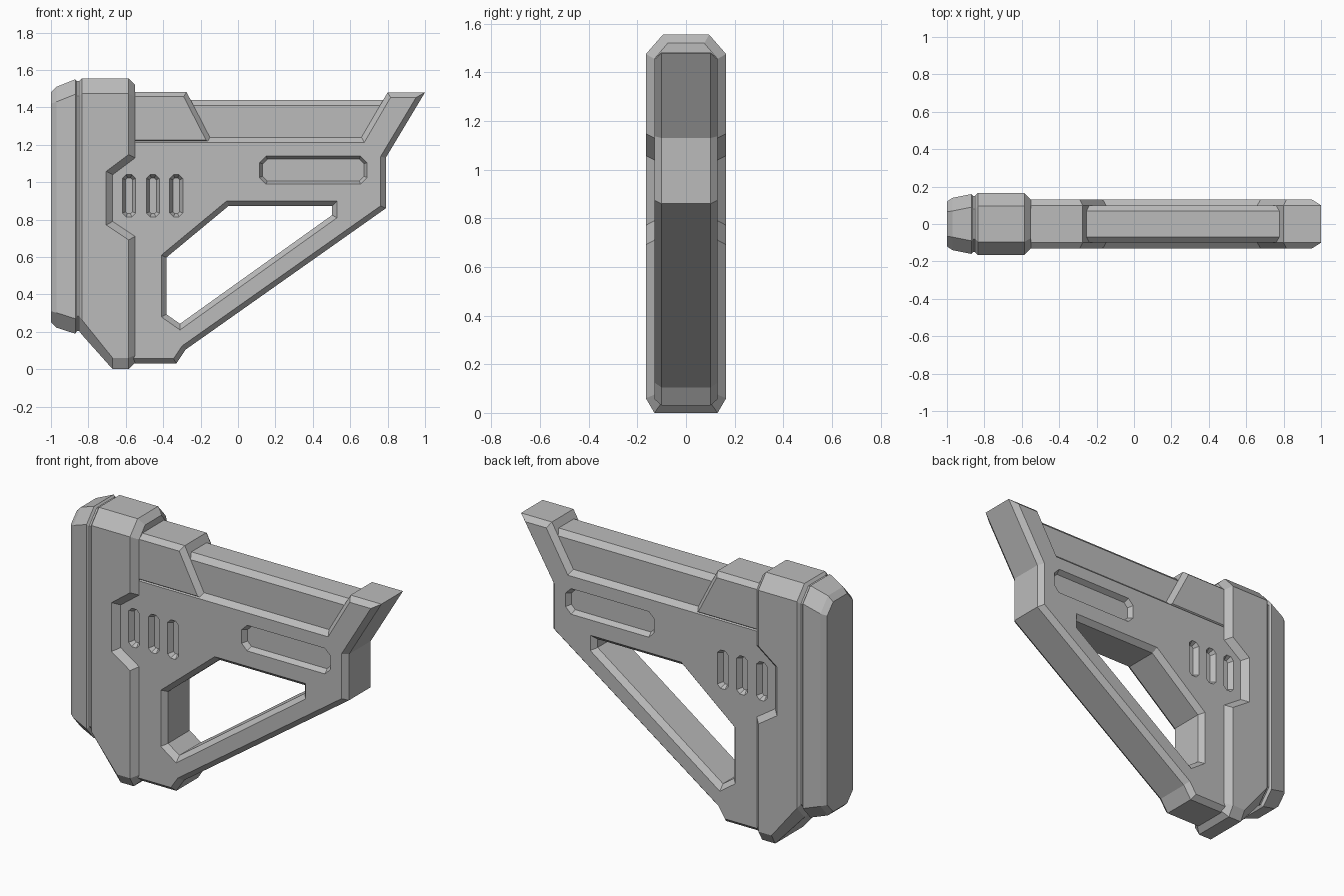
import bpy, bmesh
from mathutils import Vector

cube = bpy.data.objects.get("Cube")
if cube:
    bpy.data.objects.remove(cube, do_unlink=True)

grey = bpy.data.materials.new("matte_grey")
grey.use_nodes = True
colour = (0.5, 0.5, 0.5, 1)
grey.diffuse_color = colour
grey.node_tree.nodes["Principled BSDF"].inputs["Base Color"].default_value = colour


def loft(name, rings):
    """Skin matching rings of points and cap both ends."""
    bm = bmesh.new()
    rings = [[bm.verts.new(p) for p in ring] for ring in rings]
    n = len(rings[0])
    for a, b in zip(rings, rings[1:]):
        for i in range(n):
            j = (i + 1) % n
            bm.faces.new((a[i], a[j], b[j], b[i]))
    bm.faces.new(rings[0])
    bm.faces.new(rings[-1])
    bmesh.ops.recalc_face_normals(bm, faces=bm.faces)
    mesh = bpy.data.meshes.new(name)
    bm.to_mesh(mesh)
    bm.free()
    mesh.materials.append(grey)
    obj = bpy.data.objects.new(name, mesh)
    bpy.context.collection.objects.link(obj)
    return obj


def offset(outline, d):
    """Move every edge of a counter-clockwise outline outwards by d."""
    pts = [Vector(p) for p in outline]
    result = []
    for i, p in enumerate(pts):
        e1 = (p - pts[i - 1]).normalized()
        e2 = (pts[(i + 1) % len(pts)] - p).normalized()
        n1, n2 = Vector((e1.y, -e1.x)), Vector((e2.y, -e2.x))
        result.append(p + (n1 + n2) * d / (1 + n1.dot(n2)))
    return result


def plate(name, outline, layers):
    """Side outline swept across y; each layer is (y, outline offset)."""
    return loft(name, [[(p.x, y, p.y) for p in offset(outline, d)] for y, d in layers])


def mirrored(*layers):
    return [(-y, d) for y, d in reversed(layers)] + list(layers)


def section(x, w, lo, hi, low_cut, top_cut):
    """Upright rectangle across x with cut corners."""
    (by, bz), (ty, tz) = low_cut, top_cut
    half = [(w - by, lo), (w, lo + bz), (w, hi - tz), (w - ty, hi)]
    return [(x, y, z) for y, z in half] + [(x, -y, z) for y, z in reversed(half)]


def slot_outline(x0, x1, z0, z1, c):
    return [(x0 + c, z0), (x1 - c, z0), (x1, z0 + c), (x1, z1 - c),
            (x1 - c, z1), (x0 + c, z1), (x0, z1 - c), (x0, z0 + c)]


def cut(obj, cutters):
    """Subtract the cutters and bake the result."""
    for c in cutters:
        c.hide_render = True
        mod = obj.modifiers.new("cut", 'BOOLEAN')
        mod.operation = 'DIFFERENCE'
        mod.solver = 'EXACT'
        mod.object = c
    bpy.context.view_layer.update()
    graph = bpy.context.evaluated_depsgraph_get()
    mesh = bpy.data.meshes.new_from_object(obj.evaluated_get(graph))
    obj.modifiers.clear()
    obj.data = mesh
    for c in cutters:
        bpy.data.objects.remove(c, do_unlink=True)


# Main frame with the rear horn
frame = plate("frame", [(-0.75, 0.25), (-0.62, 0.03), (-0.33, 0.03), (-0.28, 0.105),
                        (0.79, 0.86), (0.79, 1.13), (1.0, 1.48), (0.8, 1.48),
                        (0.66, 1.24), (-0.75, 1.24)],
              mirrored((0.10, 0), (0.13, -0.027)))

# Triangular opening and side pockets
opening = plate("opening_cutter", [(-0.41, 0.28), (-0.31, 0.21), (0.53, 0.81),
                                   (0.53, 0.9), (-0.06, 0.9), (-0.41, 0.61)],
                mirrored((0.10, -0.027), (0.16, 0.027)))
pockets = [slot_outline(0.115, 0.69, 0.99, 1.14, 0.035)]
pockets += [slot_outline(x, x + 0.07, 0.815, 1.04, 0.02) for x in (-0.618, -0.49, -0.365)]
cutters = [opening]
for outline in pockets:
    for side in (-1, 1):
        cutters.append(plate("pocket_cutter", outline,
                             [(side * 0.10, -0.017), (side * 0.16, 0.017)]))
cut(frame, cutters)

# Upper tube and cheek block
bevel = (0.03, 0.03)
loft("upper_tube", [section(x, 0.10, 1.15, 1.44, bevel, bevel) for x in (-0.7, 0.78)])
plate("cheek_block", [(-0.7, 1.2), (-0.13, 1.2), (-0.275, 1.482), (-0.7, 1.482)],
      mirrored((0.10, 0), (0.13, -0.025)))

# Collar with a notch on each side
cut_big, cut_low = (0.07, 0.08), (0.035, 0.06)
collar = loft("collar", [
    section(-0.865, 0.15, 0.205, 1.54, cut_big, cut_big),
    section(-0.85, 0.15, 0.205, 1.54, cut_big, cut_big),
    section(-0.835, 0.165, 0.185, 1.555, cut_big, cut_big),
    section(-0.67, 0.165, 0, 1.555, cut_low, cut_big),
    section(-0.585, 0.165, 0, 1.555, cut_low, cut_big),
    section(-0.55, 0.13, 0.035, 1.52, (0.025, 0.04), (0.055, 0.065))])
notch = plate("notch_cutter", [(-0.67, 0.79), (-0.55, 0.71), (-0.4, 0.61), (-0.4, 1.24),
                               (-0.55, 1.13), (-0.67, 1.04)],
              mirrored((0.13, 0), (0.2, 0.07)))
cut(collar, [notch])

# Butt pad
loft("butt_pad", [
    section(-1.0, 0.12, 0.25, 1.48, (0.055, 0.06), (0.055, 0.06)),
    section(-0.97, 0.14, 0.222, 1.51, cut_big, cut_big),
    section(-0.87, 0.16, 0.19, 1.55, cut_big, cut_big),
    section(-0.86, 0.15, 0.205, 1.54, cut_big, cut_big)])
